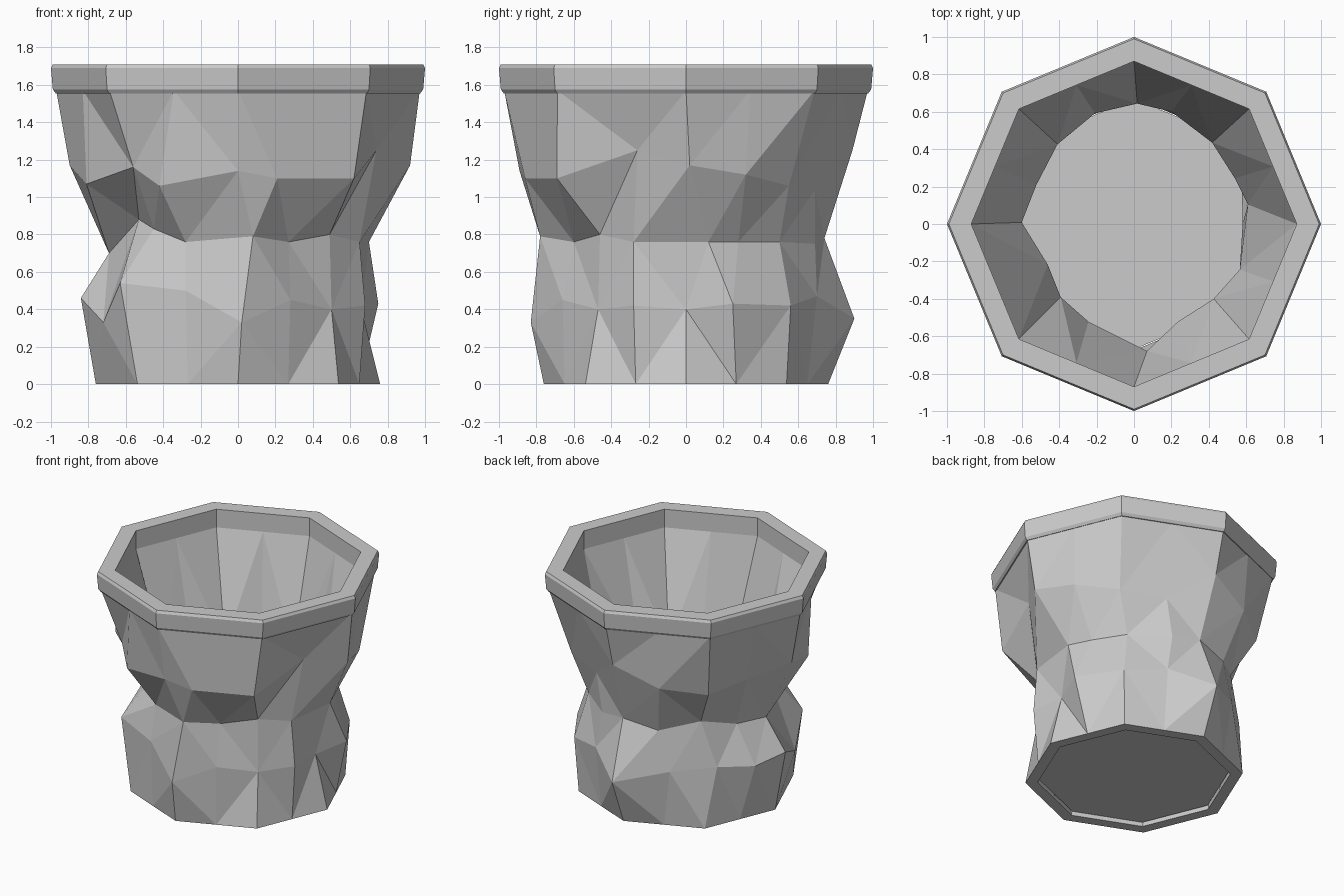
import bpy, bmesh
from math import cos, sin, radians

if "Cube" in bpy.data.objects:
    bpy.data.objects.remove(bpy.data.objects["Cube"])

# Hand-carved rings of the body, 16 points each, counter-clockwise from +x
BELLY = [(.66, 0, .40), (.75, .25, .43), (.56, .56, .42), (.28, .70, .47),
         (0, .90, .35), (-.33, .67, .43), (-.58, .45, .45), (-.75, .23, .42),
         (-.84, -.01, .46), (-.72, -.30, .33), (-.63, -.52, .54), (-.28, -.66, .50),
         (.02, -.83, .33), (.28, -.66, .45), (.50, -.47, .40), (.68, -.28, .42)]
WAIST = [(.70, .12, .76), (.62, .28, .76), (.48, .50, .76), (.23, .69, .75),
         (.02, .74, .78), (-.24, .68, .73), (-.47, .49, .79), (-.60, .24, .71),
         (-.69, .01, .70), (-.53, -.25, .88), (-.45, -.45, .83), (-.28, -.60, .76),
         (.08, -.78, .79), (.27, -.60, .76), (.49, -.46, .80), (.65, -.28, .76)]
CHEST = [(.92, .02, 1.17), (.81, .32, 1.12), (.59, .55, 1.06), (.28, .69, 1.04),
         (0, .89, 1.25), (-.33, .80, 1.12), (-.61, .60, 1.07), (-.73, .30, 1.11),
         (-.90, 0, 1.17), (-.81, -.33, 1.07), (-.56, -.61, 1.16), (-.42, -.75, 1.06),
         (0, -.89, 1.14), (.21, -.86, 1.10), (.62, -.69, 1.10), (.74, -.26, 1.25)]


def octagon(r, z, split=1):
    """Octagon with a corner on +x; split=2 adds the edge midpoints."""
    pts = []
    for k in range(8 * split):
        a = radians(360 / (8 * split) * k)
        rr = r * cos(radians(22.5)) if split == 2 and k % 2 else r
        pts.append((rr * cos(a), rr * sin(a), z))
    return pts


def inset(ring, f):
    return [(x * f, y * f, z) for x, y, z in ring]


def loft(name, rings, closed=False, caps=False):
    """Skin a stack of equal-length rings into one flat-shaded mesh."""
    bm = bmesh.new()
    loops = [[bm.verts.new(p) for p in ring] for ring in rings]
    pairs = list(zip(loops, loops[1:]))
    if closed:
        pairs.append((loops[-1], loops[0]))
    n = len(rings[0])
    for lo, hi in pairs:
        for i in range(n):
            j = (i + 1) % n
            bm.faces.new((lo[i], lo[j], hi[j], hi[i]))
    if caps:
        bm.faces.new(loops[0][::-1])
        bm.faces.new(loops[-1])
    bmesh.ops.triangulate(bm, faces=bm.faces[:], quad_method='BEAUTY')
    bmesh.ops.recalc_face_normals(bm, faces=bm.faces[:])
    mesh = bpy.data.meshes.new(name)
    bm.to_mesh(mesh)
    bm.free()
    obj = bpy.data.objects.new(name, mesh)
    bpy.context.collection.objects.link(obj)
    return obj


# Faceted wall: outside going up, inside falling straight from rim to waist
outer = [octagon(.76, 0, 2), BELLY, WAIST, CHEST, octagon(.972, 1.57, 2)]
inner = [octagon(.87, 1.57, 2), inset(WAIST, .87), inset(BELLY, .88),
         octagon(.675, 0, 2)]
loft("pot_wall", outer + inner, closed=True)

# Octagonal rim band with small bevels on its outer edges
profile = [(.87, 1.555), (.975, 1.555), (.99, 1.575), (1.0, 1.69),
           (.99, 1.71), (.87, 1.71)]
loft("pot_rim", [octagon(r, z) for r, z in profile], closed=True)

# Thin floor plate, slightly recessed from the underside
loft("pot_floor", [octagon(.67, .03), octagon(.67, .07)], caps=True)
